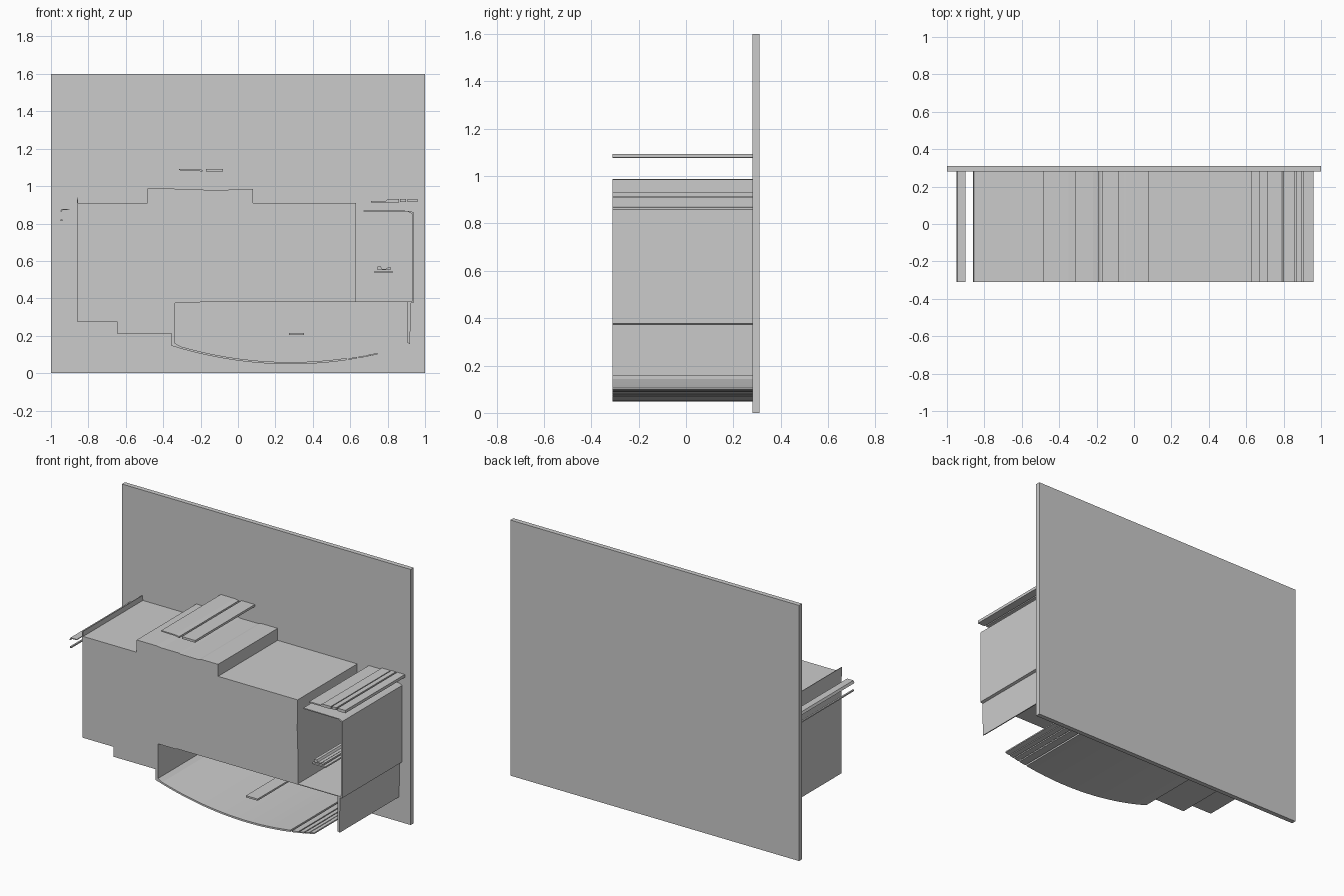
import bpy, bmesh

FRONT, BACK = -0.31, 0.282


def extrude(name, pts, y0=FRONT, y1=BACK):
    """Extrude an (x, z) outline along y into a closed solid."""
    bm = bmesh.new()
    face = bm.faces.new([bm.verts.new((x, y0, z)) for x, z in pts])
    res = bmesh.ops.extrude_face_region(bm, geom=[face])
    verts = [g for g in res["geom"] if isinstance(g, bmesh.types.BMVert)]
    bmesh.ops.translate(bm, verts=verts, vec=(0, y1 - y0, 0))
    bmesh.ops.recalc_face_normals(bm, faces=bm.faces)
    mesh = bpy.data.meshes.new(name)
    bm.to_mesh(mesh)
    bm.free()
    ob = bpy.data.objects.new(name, mesh)
    bpy.context.collection.objects.link(ob)
    return ob


def bar(name, x0, x1, z0, z1):
    return extrude(name, [(x0, z0), (x1, z0), (x1, z1), (x0, z1)])


def arc(x):
    """Height of the underside of the curved bowl."""
    return 0.048 + 0.243 * (x - 0.28) ** 2


# Back plate
extrude("back_plate", [(-1, 0), (1, 0), (1, 1.6), (-1, 1.6)], 0.28, 0.31)

# Main block, with the thin bowl and the right-hand frame attached
N = 20
xs = [-0.355 + (0.58 + 0.355) * i / N for i in range(N + 1)]
bowl = [(x, arc(x)) for x in xs]
bowl += [(x, arc(x) + 0.011) for x in reversed(xs[1:])]
left_base = [(-0.86, 0.275), (-0.647, 0.275), (-0.647, 0.213), (-0.355, 0.213)]
frame = [(-0.336, 0.16), (-0.336, 0.376), (-0.21, 0.376), (-0.20, 0.38),
         (0.907, 0.38), (0.905, 0.163), (0.92, 0.155), (0.923, 0.373),
         (0.94, 0.378), (0.94, 0.858), (0.923, 0.868), (0.67, 0.871),
         (0.67, 0.864), (0.91, 0.863), (0.929, 0.853), (0.929, 0.384),
         (0.631, 0.384)]
top = [(0.631, 0.60), (0.627, 0.73), (0.63, 0.91), (0.079, 0.91),
       (0.079, 0.985), (-0.04, 0.985), (-0.055, 0.979), (-0.18, 0.979),
       (-0.19, 0.983), (-0.31, 0.983), (-0.35, 0.987), (-0.485, 0.987),
       (-0.485, 0.91), (-0.855, 0.91), (-0.858, 0.94), (-0.862, 0.94)]
extrude("main_block", left_base + bowl + frame + top)

# Broken end of the bowl rim
for i, (a, b) in enumerate([(0.59, 0.635), (0.643, 0.675), (0.682, 0.71), (0.715, 0.745)]):
    extrude(f"bowl_rim_piece_{i}", [(a, arc(a)), (b, arc(b)),
                                    (b, arc(b) + 0.008), (a, arc(a) + 0.008)])

# Floating bars above the block
extrude("upper_bar_left", [(-0.315, 1.085), (-0.22, 1.083), (-0.19, 1.077),
                           (-0.19, 1.087), (-0.22, 1.091), (-0.315, 1.092)])
bar("upper_bar_right", -0.172, -0.08, 1.078, 1.092)

# Bars above the right-hand frame
extrude("right_bar", [(0.71, 0.913), (0.86, 0.913), (0.86, 0.93), (0.80, 0.93),
                      (0.79, 0.921), (0.71, 0.921)])
bar("right_bar_middle", 0.867, 0.897, 0.916, 0.932)
bar("right_bar_end", 0.907, 0.96, 0.914, 0.932)

# Small rails inside the frame and over the bowl
bar("frame_rail", 0.73, 0.825, 0.536, 0.545)
extrude("frame_rail_clip", [(0.745, 0.552), (0.815, 0.552), (0.817, 0.564),
                            (0.80, 0.564), (0.79, 0.557), (0.77, 0.557),
                            (0.763, 0.57), (0.745, 0.57)])
bar("bowl_rail", 0.272, 0.353, 0.204, 0.215)

# Thin strips on the left
extrude("left_strip", [(-0.945, 0.862), (-0.938, 0.873), (-0.90, 0.874),
                       (-0.90, 0.879), (-0.943, 0.879), (-0.95, 0.864)])
bar("left_small_strip", -0.948, -0.938, 0.814, 0.822)
